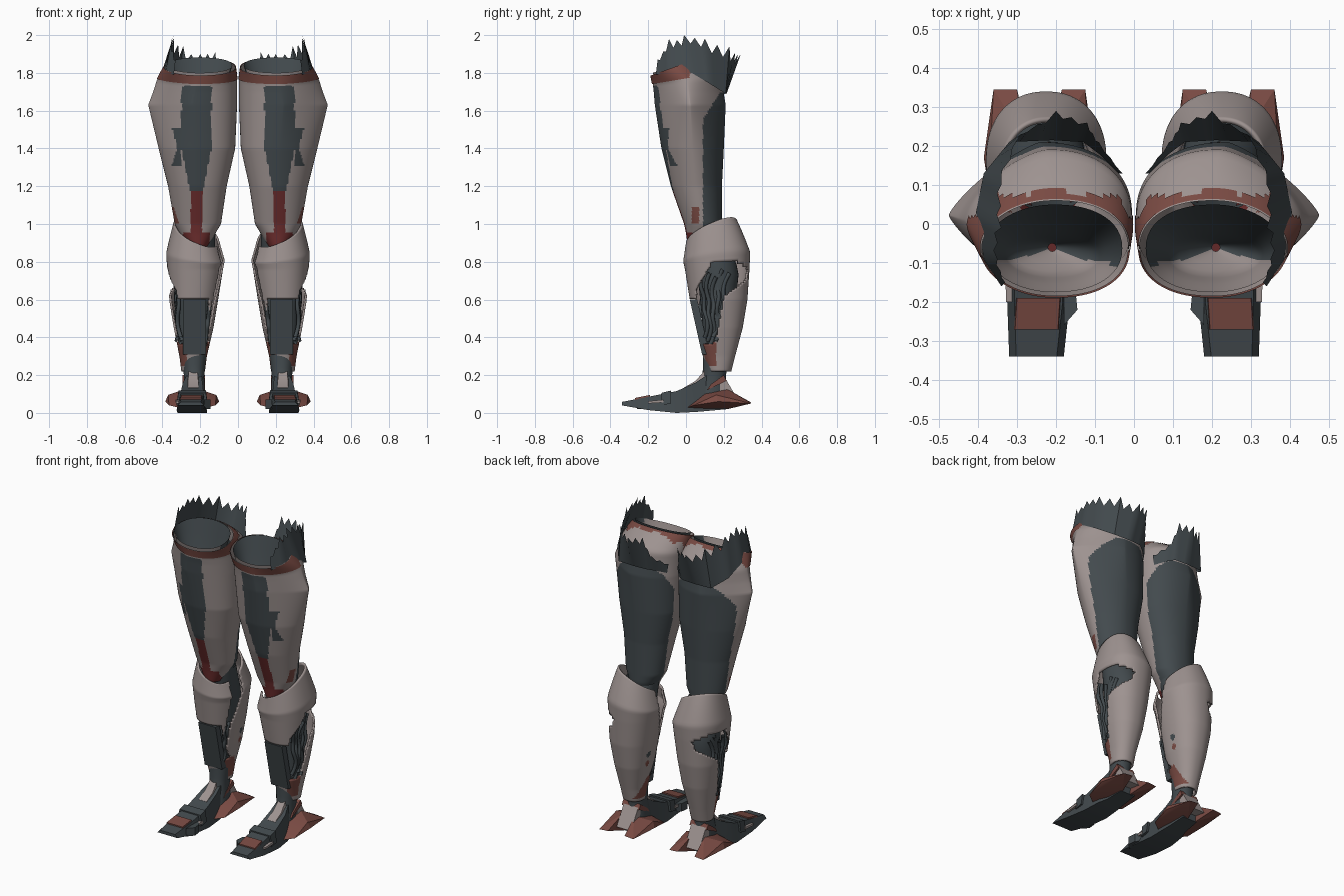
import bpy, bmesh, math, random
from mathutils import Vector

random.seed(4)
if "Cube" in bpy.data.objects:
    bpy.data.objects.remove(bpy.data.objects["Cube"])

ARMOUR, SUIT, TRIM, RED = range(4)


def material(name, rgb):
    m = bpy.data.materials.new(name)
    m.use_nodes = True
    m.diffuse_color = (*rgb, 1)
    m.node_tree.nodes["Principled BSDF"].inputs["Base Color"].default_value = (*rgb, 1)
    return m


MATS = [material("warm grey armour", (0.34, 0.29, 0.28)),
        material("dark slate suit", (0.055, 0.068, 0.075)),
        material("rust trim", (0.19, 0.068, 0.055)),
        material("deep red", (0.16, 0.028, 0.028))]


def clamp(v):
    return max(0.0, min(1.0, v))


def add_mirror(ob):
    bpy.context.scene.collection.objects.link(ob)
    m = ob.modifiers.new("other leg", 'MIRROR')
    m.use_mirror_merge = False
    return ob


def finish(name, bm, angle=35):
    me = bpy.data.meshes.new(name)
    bm.to_mesh(me)
    bm.free()
    for m in MATS:
        me.materials.append(m)
    me.shade_smooth()
    me.set_sharp_from_angle(angle=math.radians(angle))
    return add_mirror(bpy.data.objects.new(name, me))


def at_height(keys, z):
    """Blend the key rings (z, x inner, x outer, y front, y back, point)."""
    for a, b in zip(keys, keys[1:]):
        if z <= b[0]:
            t = clamp((z - a[0]) / (b[0] - a[0]))
            return [p + (q - p) * t for p, q in zip(a, b)]
    return list(keys[-1])


def loft(name, keys, rings, seg, paint, shift=None, grow=0.0):
    """Open tube through key rings; paint() gives a colour, or None for a hole."""
    bm = bmesh.new()
    rows = []
    for i in range(rings + 1):
        z = keys[0][0] + (keys[-1][0] - keys[0][0]) * i / rings
        _, xi, xo, yf, yb, point = at_height(keys, z)
        row = []
        for j in range(seg):
            a = math.tau * j / seg
            c, s = math.cos(a), math.sin(a)
            e = point if c > 0 else 0.9
            x = (xi + xo) / 2 + ((xo - xi) / 2 + grow) * math.copysign(abs(c) ** e, c)
            y = (yf + yb) / 2 + ((yb - yf) / 2 + grow) * math.copysign(abs(s) ** e, s)
            row.append(bm.verts.new((x, y, z + (shift(x, y, z) if shift else 0))))
        rows.append(row)
    for lo, hi in zip(rows, rows[1:]):
        for j in range(seg):
            k = (j + 1) % seg
            f = bm.faces.new((lo[j], lo[k], hi[k], hi[j]))
            f.normal_update()
            colour = paint(f.calc_center_median(), f.normal)
            if colour is None:
                bm.faces.remove(f)
            else:
                f.material_index = colour
    bmesh.ops.delete(bm, geom=[v for v in bm.verts if not v.link_faces], context='VERTS')
    return finish(name, bm)


def wedge(name, sections, colour, inset=0.0):
    """Solid through box sections (y, x0, x1, z0, z1), narrower on top."""
    bm = bmesh.new()
    rows = [[bm.verts.new(p) for p in ((x0, y, z0), (x1, y, z0), (x1 - inset, y, z1), (x0 + inset, y, z1))]
            for y, x0, x1, z0, z1 in sections]
    for a, b in zip(rows, rows[1:]):
        for j in range(4):
            k = (j + 1) % 4
            bm.faces.new((a[j], a[k], b[k], b[j]))
    bm.faces.new(rows[0])
    bm.faces.new(rows[-1])
    bmesh.ops.recalc_face_normals(bm, faces=bm.faces)
    for f in bm.faces:
        f.material_index = colour
    return finish(name, bm, 20)


def hull(name, points, colour):
    bm = bmesh.new()
    for p in points:
        bm.verts.new(p)
    bmesh.ops.convex_hull(bm, input=bm.verts[:])
    for f in bm.faces:
        f.material_index = colour
    return finish(name, bm, 20)


# Thigh: armour in front and outside, suit behind
THIGH = [(0.88, 0.16, 0.27, 0.01, 0.17, 1), (0.95, 0.12, 0.31, 0.0, 0.19, 1),
         (1.0, 0.09, 0.335, -0.01, 0.19, 1), (1.2, 0.06, 0.37, -0.08, 0.19, 1.1),
         (1.4, 0.015, 0.42, -0.13, 0.2, 1.2), (1.63, 0.005, 0.475, -0.165, 0.21, 1.6),
         (1.75, 0.005, 0.43, -0.175, 0.19, 1.3), (1.83, 0.015, 0.39, -0.185, 0.06, 1)]


def hip_tilt(x, y, z):
    return 0.36 * (y + 0.065) * clamp((z - 1.7) / 0.13)


def paint_thigh(c, n):
    x, y, z = c
    if z < 1.7 and y > 0.09 + 0.6 * max(0, z - 1.55):
        return SUIT
    if n.y < -0.2:
        side = abs(x - 0.22)
        if z < 0.96 and side < 0.07 or z < 1.17 and side < 0.03:
            return RED
        if 1.17 < z < 1.73 and side < 0.033 + 0.047 * clamp((z - 1.17) / 0.23):
            return SUIT
    if y < 0 and abs(z - 1.41) < 0.1 and 0.3 < x < 0.32 + 0.3 * abs(z - 1.41):
        return SUIT
    if 1.0 < z < 1.09 and 0.03 < y < 0.07 and x > 0.25:
        return TRIM
    return ARMOUR


loft("thigh", THIGH, 100, 120, paint_thigh, hip_tilt)

# Hip rim, narrow at the back, and the lining inside it
rim_keys = [at_height(THIGH, 1.76), at_height(THIGH, 1.83)]
loft("hip_rim", rim_keys, 8, 96,
     lambda c, n: TRIM if c.y < (0.09 if 0.17 < c.x < 0.27 else 0.075) and (c.y < 0.02 or c.z > 1.82) else None,
     hip_tilt, 0.004)
loft("hip_lining", [(1.5, 0.2, 0.22, -0.07, -0.05, 1), (1.6, 0.1, 0.32, -0.13, -0.03, 1),
                    (1.84, 0.03, 0.38, -0.175, 0.05, 1)],
     12, 48, lambda c, n: SUIT if n.y > -0.4 else ARMOUR, hip_tilt)

# Torn waist cloth: lower and upper edge, tall outside and sweeping down to the inner back
EDGE = [((0.34, -0.16, 1.79), (0.33, -0.15, 1.87)), ((0.385, -0.09, 1.8), (0.35, -0.09, 1.98)),
        ((0.405, 0.03, 1.8), (0.34, -0.01, 2.0)), ((0.385, 0.13, 1.74), (0.34, 0.1, 1.98)),
        ((0.32, 0.21, 1.69), (0.29, 0.23, 1.94)), ((0.21, 0.215, 1.69), (0.2, 0.29, 1.9)),
        ((0.13, 0.21, 1.69), (0.12, 0.26, 1.91)), ((0.09, 0.18, 1.68), (0.09, 0.21, 1.78)),
        ((0.04, 0.13, 1.66), (0.03, 0.13, 1.72))]
bm = bmesh.new()
columns = []
count = 32
for i in range(count + 1):
    u = i / count * (len(EDGE) - 1)
    k = min(int(u), len(EDGE) - 2)
    base, top = (Vector(EDGE[k][s]).lerp(Vector(EDGE[k + 1][s]), u - k) for s in (0, 1))
    height = 1 if i % 4 == 0 else random.uniform(0.9, 1) if i % 2 == 0 else random.uniform(0.7, 0.82)
    columns.append([bm.verts.new(base.lerp(top, t)) for t in (0, height)])
for a, b in zip(columns, columns[1:]):
    bm.faces.new((a[0], b[0], b[1], a[1])).material_index = SUIT
finish("waist_cloth", bm)

# Lower leg core running down into the ankle
loft("shin_core", [(0.08, 0.17, 0.29, 0.05, 0.22, 1), (0.2, 0.18, 0.285, 0.09, 0.21, 1),
                   (0.45, 0.15, 0.32, 0.09, 0.25, 1), (0.75, 0.125, 0.335, 0.06, 0.28, 1),
                   (0.95, 0.12, 0.32, 0.03, 0.21, 1)], 16, 32, lambda c, n: SUIT)

# Calf shell with an open shin, an outer cut-out and an inner slot
CALF = [(0.22, 0.175, 0.3, 0.11, 0.24, 1), (0.3, 0.165, 0.31, 0.09, 0.26, 0.9),
        (0.45, 0.13, 0.34, 0.05, 0.3, 0.9), (0.6, 0.105, 0.365, 0.02, 0.325, 0.9),
        (0.82, 0.07, 0.38, -0.015, 0.34, 0.9), (0.95, 0.1, 0.34, 0.0, 0.27, 0.9)]


def knee_slope(x, y, z):
    return (0.43 * (y - 0.12) + 0.42 * (x - 0.22)) * clamp((z - 0.76) / 0.19)


def paint_calf(c, n):
    x, y, z = c
    if n.y < -0.2 and 0.36 < z < 0.6 and 0.15 < x < 0.33:
        return None
    back_edge = 0.14 + 0.2 * (z - 0.3) + 0.1 * clamp((z - 0.62) / 0.08)
    roof = 0.8 - 6 * max(0, y - 0.25) ** 2 - 6 * max(0, 0.16 - y) ** 2
    if x > 0.24 and 0.37 < z < roof and 0.05 + 0.6 * max(0, z - 0.65) < y < back_edge:
        return None
    if x < 0.18 and z > 0.4 and 0.07 < y < 0.1 + 0.06 * clamp((z - 0.6) / 0.2):
        return None
    if x < 0.2 and math.hypot(y - 0.2, z - 0.53) < 0.018:
        return SUIT
    if x < 0.2 and math.hypot(y - 0.2, z - 0.47) < 0.016:
        return TRIM
    if 0.25 < z < 0.37 and y < 0.16 and abs(x - 0.235) > 0.035:
        return TRIM
    if x < 0.22 and 0.24 < z < 0.38 - abs(y - 0.17) * 2:
        return TRIM
    return ARMOUR


shell = loft("calf_shell", CALF, 76, 112, paint_calf, knee_slope)
thick = shell.modifiers.new("thickness", 'SOLIDIFY')
thick.thickness = 0.012
thick.offset = -1

# Shin plate
hull("shin_plate", [(x, y + d, z) for x in (0.17, 0.29) for y, z in ((0.02, 0.6), (0.085, 0.31))
                    for d in (0, 0.04)], SUIT)

# Hoses in the cut-out and along the inner shin
for k in range(7):
    outer = k < 5
    curve = bpy.data.curves.new("shin_hose", 'CURVE')
    curve.dimensions = '3D'
    curve.bevel_depth = 0.011
    curve.bevel_resolution = 2
    curve.materials.append(MATS[SUIT])
    spline = curve.splines.new('NURBS')
    spline.points.add(5)
    for i, p in enumerate(spline.points):
        t = i / 5
        y = 0.07 + 0.035 * (k % 5) * (1 - 0.6 * t) + 0.05 * t + 0.02 * (-1) ** i
        x = 0.33 - 0.02 * t + 0.015 * math.sin(k + 2 * i) if outer else 0.145 + 0.03 * t
        p.co = (x, y, 0.76 - 0.36 * t - 0.02 * (k % 3) if outer else 0.6 - 0.24 * t, 1)
    spline.use_endpoint_u = True
    add_mirror(bpy.data.objects.new("shin_hose", curve))

# Foot
wedge("foot", [(-0.34, 0.18, 0.32, 0.04, 0.058), (-0.2, 0.165, 0.325, 0.015, 0.085),
               (-0.05, 0.165, 0.32, 0.0, 0.115), (0.05, 0.17, 0.31, 0.005, 0.16),
               (0.11, 0.175, 0.29, 0.01, 0.2), (0.22, 0.18, 0.28, 0.02, 0.15)], SUIT, 0.018)
wedge("toe_plate", [(-0.27, 0.19, 0.31, 0.06, 0.079), (-0.19, 0.185, 0.305, 0.07, 0.095)], TRIM, 0.005)
wedge("instep_strap", [(-0.13, 0.16, 0.325, 0.04, 0.106), (-0.08, 0.16, 0.325, 0.05, 0.118)], SUIT, 0.01)
wedge("instep_plate", [(-0.01, 0.205, 0.27, 0.12, 0.134), (0.05, 0.205, 0.27, 0.15, 0.169),
                       (0.1, 0.21, 0.265, 0.19, 0.225)], ARMOUR, 0.005)
wedge("side_trim", [(-0.2, 0.163, 0.328, 0.05, 0.062), (-0.12, 0.16, 0.33, 0.055, 0.07)], ARMOUR)
hull("toe_knuckle", [(x, y, z) for x, y in ((0.145, -0.22), (0.18, -0.26), (0.18, -0.14), (0.15, -0.17))
                     for z in (0.02, 0.07)], SUIT)

# Heel block, the collar over it and a flared fin on each side
hull("heel_block", [(x, y, z) for x in (0.185, 0.285) for y, z in ((0.18, 0.06), (0.18, 0.19), (0.21, 0.18),
                                                                 (0.28, 0.06))], ARMOUR)
hull("heel_collar", [(x, y, z) for x in (0.175, 0.295) for y, z in ((0.11, 0.12), (0.13, 0.15), (0.2, 0.2),
                                                                  (0.215, 0.17))], TRIM)
FIN = [(0.285, 0.1, 0.1), (0.28, 0.22, 0.125), (0.385, 0.17, 0.06), (0.37, 0.16, 0.095), (0.36, 0.345, 0.05),
       (0.3, 0.345, 0.055), (0.27, 0.22, 0.02), (0.3, 0.0, 0.025), (0.365, 0.04, 0.04)]
hull("outer_heel_fin", FIN, TRIM)
hull("inner_heel_fin", [(0.485 - x, y, z) for x, y, z in FIN], TRIM)
